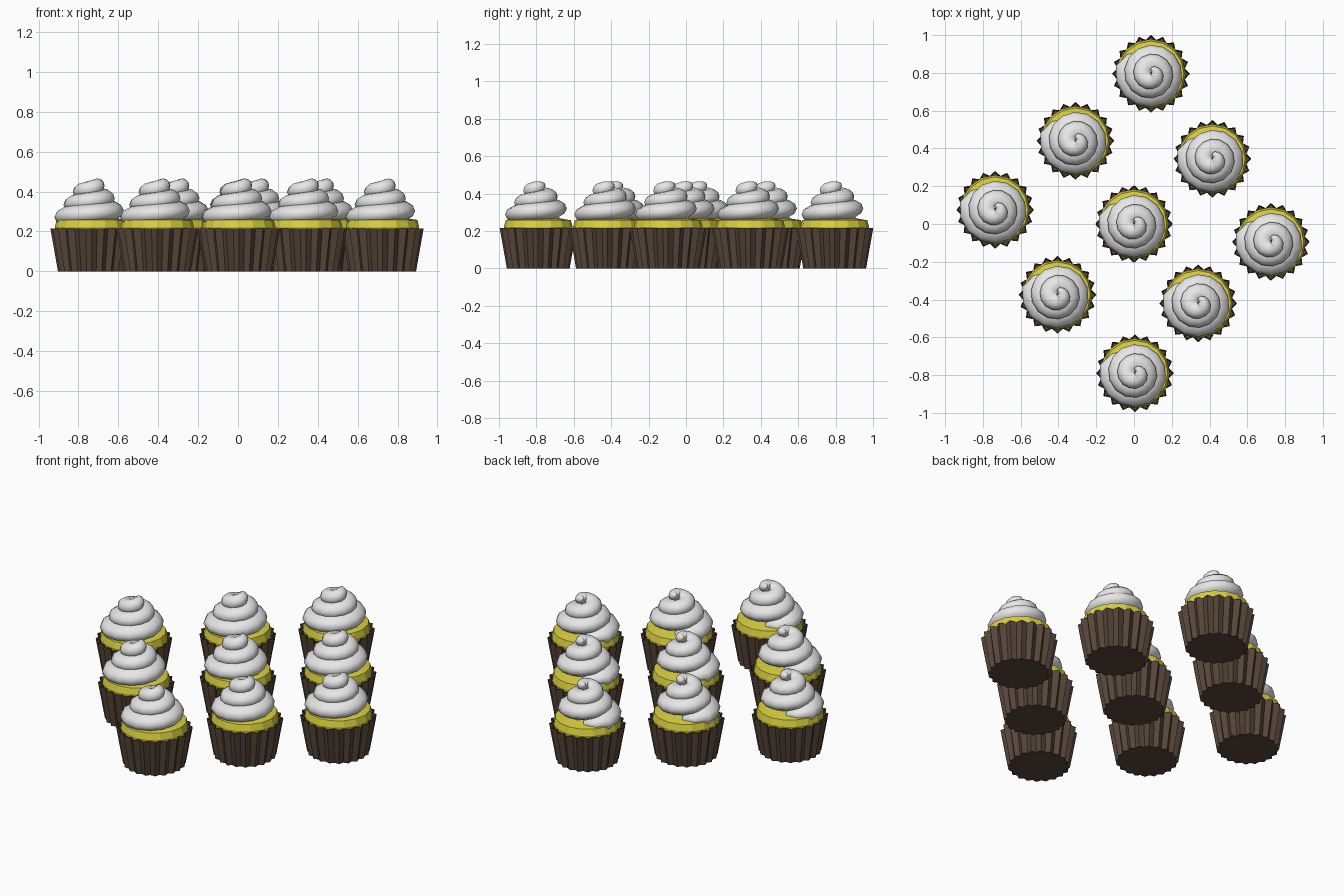
import bpy, bmesh, math
from math import sin, cos, pi

if "Cube" in bpy.data.objects:
    bpy.data.objects.remove(bpy.data.objects["Cube"])

def material(name, rgb):
    m = bpy.data.materials.new(name)
    m.diffuse_color = (*rgb, 1)
    m.use_nodes = True
    m.node_tree.nodes["Principled BSDF"].inputs["Base Color"].default_value = m.diffuse_color
    return m

brown = material("brown paper", (0.095, 0.062, 0.042))
yellow = material("yellow sponge", (0.70, 0.63, 0.05))
white = material("white icing", (0.80, 0.80, 0.80))

def loft(name, rings, mat, smooth=False):
    """Skin a list of equal closed rings and cap both ends."""
    bm = bmesh.new()
    vs = [[bm.verts.new(p) for p in ring] for ring in rings]
    n = len(rings[0])
    for a, b in zip(vs, vs[1:]):
        for i in range(n):
            j = (i + 1) % n
            bm.faces.new((a[i], a[j], b[j], b[i]))
    bm.faces.new(vs[0][::-1])
    bm.faces.new(vs[-1])
    bmesh.ops.recalc_face_normals(bm, faces=bm.faces)
    for f in bm.faces:
        f.smooth = smooth
    me = bpy.data.meshes.new(name)
    bm.to_mesh(me)
    bm.free()
    me.materials.append(mat)
    return me

def circle(r, z, n):
    return [(r * cos(2 * pi * i / n), r * sin(2 * pi * i / n), z) for i in range(n)]

# pleated paper case: zigzag ring, flaring upward, with a shallow recess on top
PLEATS = 20
def zigzag(tip, valley, z):
    n = PLEATS * 2
    return [((valley if i % 2 else tip) * cos(2 * pi * i / n + pi / 2),
             (valley if i % 2 else tip) * sin(2 * pi * i / n + pi / 2), z) for i in range(n)]

case = loft("paper_case", [zigzag(.168, .152, 0), zigzag(.206, .182, .215),
                           zigzag(.202, .178, .215), zigzag(.197, .173, .185)], brown)

# sponge dome showing above the case
sponge = loft("sponge", [circle(.172, .17, 16), circle(.184, .222, 16),
                         circle(.174, .258, 16), circle(.10, .27, 16)], yellow)

# piped icing: one fat tube spiralling up and inward to a curled tip
def icing_rings():
    rings, turns, per_turn, sides = [], 2.95, 14, 12
    steps = int(turns * per_turn)
    for k in range(steps + 1):
        s = turns * k / steps
        ang = math.radians(115) + 2 * pi * s
        outer = .198 - .048 * s
        a = outer / 2 + .004
        b = .056 - .006 * s
        z = .262 + .063 * s
        taper = min(1, .35 + s / .22, .08 + ((turns - s) / .4) ** .6)
        rc = outer - a
        ring = []
        for i in range(sides):
            t = 2 * pi * i / sides
            r = rc + a * taper * cos(t)
            ring.append((r * cos(ang), r * sin(ang), z + b * taper * sin(t)))
        rings.append(ring)
    return rings

icing = loft("icing_swirl", icing_rings(), white, smooth=True)

# nine cakes in a slightly uneven diamond
spots = [(.09, .795), (-.31, .44), (.415, .345), (-.735, .075), (0, 0),
         (.725, -.095), (-.405, -.375), (.34, -.42), (.005, -.79)]
for i, (x, y) in enumerate(spots, 1):
    for me in (case, sponge, icing):
        ob = bpy.data.objects.new(f"{me.name}_{i}", me)
        ob.location = (x, y, 0)
        bpy.context.collection.objects.link(ob)
